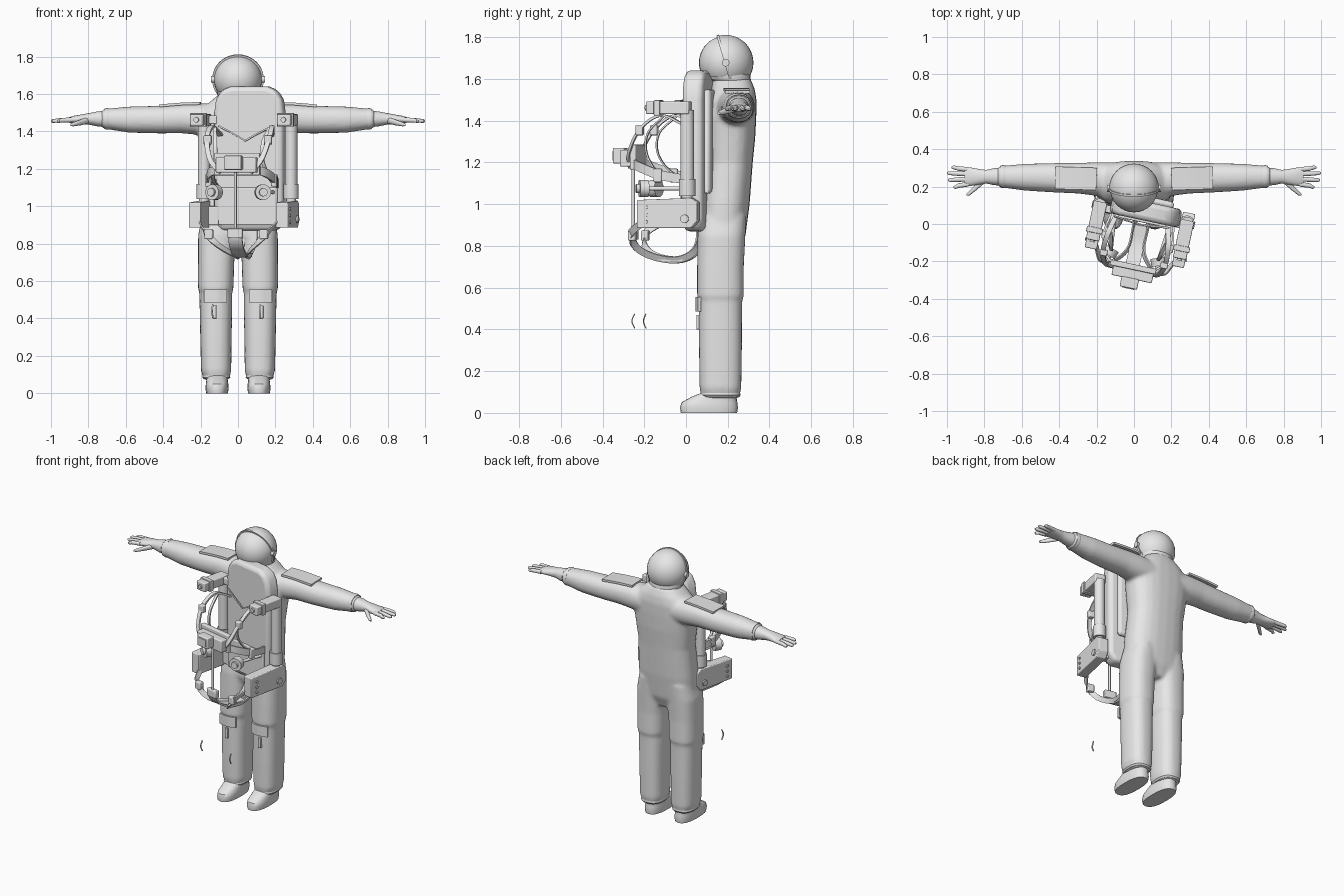
import bpy, bmesh, math
from mathutils import Vector, Matrix

if "Cube" in bpy.data.objects:
    bpy.data.objects.remove(bpy.data.objects["Cube"])

GREY = bpy.data.materials.new("light_grey")
GREY.diffuse_color = (0.8, 0.8, 0.8, 1)
GREY.use_nodes = True
GREY.node_tree.nodes["Principled BSDF"].inputs["Base Color"].default_value = GREY.diffuse_color
# Frame of the front-mounted pack, turned slightly about the vertical axis
PACK = Matrix.Translation((0.05, 0.05, 0)) @ Matrix.Rotation(math.radians(-12), 4, 'Z')
WORLD = Matrix.Identity(4)
SIDES = (("left", -1), ("right", 1))


def finish(name, bm, frame=WORLD, angle=35, bevel=0):
    bmesh.ops.recalc_face_normals(bm, faces=bm.faces)
    me = bpy.data.meshes.new(name)
    bm.to_mesh(me)
    bm.free()
    me.materials.append(GREY)
    ob = bpy.data.objects.new(name, me)
    bpy.context.collection.objects.link(ob)
    ob.matrix_world = frame
    if bevel:
        m = ob.modifiers.new("bevel", 'BEVEL')
        m.width, m.segments = bevel, 3
    bpy.ops.object.select_all(action='DESELECT')
    bpy.context.view_layer.objects.active = ob
    ob.select_set(True)
    bpy.ops.object.shade_smooth_by_angle(angle=math.radians(angle))
    return ob


def loft(bm, rings):
    loops = [[bm.verts.new(p) for p in r] for r in rings]
    n = len(loops[0])
    for a, b in zip(loops, loops[1:]):
        for i in range(n):
            bm.faces.new((a[i], a[(i + 1) % n], b[(i + 1) % n], b[i]))
    bm.faces.new(loops[0])
    bm.faces.new(loops[-1])


def oval(c, u, v, power=2.5, n=24):
    pts = []
    for i in range(n):
        a = 2 * math.pi * i / n
        f = lambda t: math.copysign(abs(t) ** (2 / power), t)
        pts.append(Vector(c) + Vector(u) * f(math.cos(a)) + Vector(v) * f(math.sin(a)))
    return pts


def upright(bm, rows, power=2.5):          # rows: x, y, z, half width, half depth
    loft(bm, [oval((x, y, z), (a, 0, 0), (0, b, 0), power) for x, y, z, a, b in rows])


def sideways(bm, rows, s, power=2.2):      # rows: x, y, z, half depth, half height
    loft(bm, [oval((s * x, y, z), (0, a, 0), (0, 0, b), power) for x, y, z, a, b in rows])


def box(name, lo, hi, frame=PACK, bevel=0.006):
    bm = bmesh.new()
    loft(bm, [[(lo[0], lo[1], z), (hi[0], lo[1], z), (hi[0], hi[1], z), (lo[0], hi[1], z)]
              for z in (lo[2], hi[2])])
    return finish(name, bm, frame, bevel=bevel)


def rod(name, a, b, r, frame=PACK, n=20):
    a, b = Vector(a), Vector(b)
    d = b - a
    u = d.orthogonal().normalized()
    v = d.normalized().cross(u)
    bm = bmesh.new()
    loft(bm, [oval(p, u * r, v * r, 2, n) for p in (a, b)])
    return finish(name, bm, frame)


def strap(name, pts, width, side, thick=0.008, frame=PACK):
    p = [Vector(q) for q in pts]
    p = [2 * p[0] - p[1]] + p + [2 * p[-1] - p[-2]]
    path = []
    for i in range(1, len(p) - 2):         # smooth path through the points
        for k in range(6):
            t = k / 6
            path.append(0.5 * (2 * p[i] + (p[i + 1] - p[i - 1]) * t
                        + (2 * p[i - 1] - 5 * p[i] + 4 * p[i + 1] - p[i + 2]) * t * t
                        + (3 * p[i] - p[i - 1] - 3 * p[i + 1] + p[i + 2]) * t ** 3))
    path.append(p[-2])
    rings = []
    for i, c in enumerate(path):
        t = (path[min(i + 1, len(path) - 1)] - path[max(i - 1, 0)]).normalized()
        w = Vector(side)
        w = (w - t * w.dot(t)).normalized()
        n = t.cross(w) * thick / 2
        w = w * width / 2
        rings.append([c - w - n, c + w - n, c + w + n, c - w + n])
    bm = bmesh.new()
    loft(bm, rings)
    return finish(name, bm, frame)


# Suit: torso, legs and sleeves fused into one soft garment
bm = bmesh.new()
upright(bm, [(0, .17, .76, .14, .08), (0, .172, .84, .2, .112), (0, .185, 1.0, .2, .12),
             (0, .205, 1.2, .19, .115), (0, .21, 1.32, .205, .122), (0, .215, 1.42, .22, .122),
             (0, .22, 1.5, .21, .118), (0, .225, 1.55, .16, .105), (0, .22, 1.6, .1, .09)])
for _, s in SIDES:
    upright(bm, [(s * x, y, z, a, b) for x, y, z, a, b in (
        (.115, .165, .07, .066, .09), (.117, .165, .12, .081, .1), (.118, .165, .3, .084, .103),
        (.118, .165, .5, .088, .104), (.119, .165, .54, .088, .105), (.119, .165, .56, .095, .112),
        (.117, .165, .7, .097, .112), (.11, .17, .85, .103, .115), (.1, .18, .95, .09, .11))])
    sideways(bm, [(.08, .23, 1.46, .1, .085), (.2, .24, 1.465, .09, .085), (.3, .245, 1.468, .082, .078),
                  (.42, .247, 1.463, .079, .074), (.58, .25, 1.463, .072, .07), (.71, .253, 1.467, .058, .054),
                  (.73, .253, 1.467, .05, .046)], s)
suit = finish("suit", bm, angle=60)
m = suit.modifiers.new("fuse", 'REMESH')
m.mode, m.voxel_size, m.use_smooth_shade = 'VOXEL', .011, True
m = suit.modifiers.new("soften", 'SMOOTH')
m.factor, m.iterations = .5, 5

for side, s in SIDES:
    # Glove: wrist, palm, four fingers and a thumb
    bm = bmesh.new()
    sideways(bm, [(.71, .253, 1.467, .048, .044), (.75, .253, 1.467, .045, .04), (.79, .253, 1.467, .036, .032),
                  (.83, .252, 1.466, .042, .026), (.88, .253, 1.463, .05, .02), (.905, .253, 1.461, .046, .014)], s)
    for y0, y1, tip in ((.213, .197, .965), (.24, .235, .995), (.267, .272, 1.0), (.291, .303, .975)):
        sideways(bm, [(.885, y0, 1.462, .013, .013), (.94, (y0 + y1) / 2, 1.46, .012, .012),
                      (tip - .01, y1, 1.456, .01, .01), (tip, y1, 1.455, .005, .005)], s)
    sideways(bm, [(.8, .235, 1.46, .018, .018), (.845, .195, 1.447, .016, .015),
                  (.88, .165, 1.438, .013, .011), (.895, .157, 1.435, .006, .006)], s)
    finish(side + "_glove", bm)

    # Boot with sole, ankle cuff
    bm = bmesh.new()
    upright(bm, [(s * .112, .11, 0, .058, .135), (s * .112, .11, .025, .062, .139), (s * .112, .112, .05, .06, .134),
                 (s * .112, .135, .078, .056, .107), (s * .113, .165, .1, .056, .08), (s * .114, .165, .13, .056, .08)])
    finish(side + "_boot", bm)
    bm = bmesh.new()
    upright(bm, [(s * .116, .165, .075, .066, .09), (s * .116, .165, .085, .075, .096), (s * .116, .165, .1, .072, .094)])
    finish(side + "_ankle_cuff", bm)

    # Knee patch and shin loop
    strap(side + "_knee_patch", [(s * .06, .064, .52), (s * .115, .052, .52), (s * .18, .064, .52)], .07, (0, 0, 1), .014, WORLD)
    box(side + "_shin_loop", (s * .125 - .01, .05, .4), (s * .125 + .01, .068, .47), WORLD, .003)

    # Padded shoulder plate, cuff band
    strap(side + "_shoulder_pad", [(s * .2, .24, 1.55), (s * .3, .244, 1.547), (s * .42, .247, 1.537)],
          .12, (0, 1, 0), .014, WORLD)
    bm = bmesh.new()
    sideways(bm, [(.69, .253, 1.467, .059, .056), (.7, .253, 1.467, .062, .058), (.715, .253, 1.467, .058, .054)], s)
    finish(side + "_sleeve_band", bm)

# Helmet: neck ring, visor ball, rear shell with raised rim, hinges
bm = bmesh.new()
upright(bm, [(0, .22, 1.56, .115, .095), (0, .218, 1.59, .108, .094), (0, .21, 1.6, .112, .1),
             (0, .205, 1.63, .115, .103), (0, .2, 1.645, .11, .1)], 2)
finish("neck_ring", bm)
C = Vector((0, .19, 1.678))
CUT = Vector((0, .96, .28)).normalized()
for name, r, cut in (("visor", .128, False), ("helmet_shell", .133, True)):
    bm = bmesh.new()
    bmesh.ops.create_uvsphere(bm, u_segments=32, v_segments=20, radius=r, matrix=Matrix.Translation(C))
    bmesh.ops.bisect_plane(bm, geom=bm.verts[:] + bm.edges[:] + bm.faces[:], plane_co=(0, 0, 1.61),
                           plane_no=(0, 0, -1), clear_outer=True)
    if cut:
        bmesh.ops.bisect_plane(bm, geom=bm.verts[:] + bm.edges[:] + bm.faces[:], plane_co=C,
                               plane_no=-CUT, clear_outer=True)
    finish(name, bm)
V = CUT.cross(Vector((1, 0, 0)))
bm = bmesh.new()
loft(bm, [oval(C + CUT * d, (r, 0, 0), V * r, 2, 40) for d, r in ((-.006, .126), (-.006, .138), (.006, .138), (.006, .13))])
finish("helmet_rim", bm)
for side, s in SIDES:
    rod(side + "_visor_hinge", (s * .125, .19, 1.678), (s * .145, .19, 1.678), .018, WORLD)

# Pack body: rounded slab with back cushion
bm = bmesh.new()
outline = [(.01 + x, z) for x, z in ((-.15, .87), (.15, .87), (.19, .92), (.19, 1.5), (.18, 1.57), (.15, 1.62),
           (.1, 1.64), (-.1, 1.64), (-.15, 1.62), (-.18, 1.57), (-.19, 1.5), (-.19, .92))]
loft(bm, [[(x, y, z) for x, z in outline] for y in (-.03, .07)])
finish("pack_body", bm, PACK, 50, .025)
box("pack_cushion", (-.13, .06, 1.05), (.15, .1, 1.55), bevel=.02)
box("pack_front_panel", (-.15, -.042, .9), (.17, -.025, 1.1), bevel=.005)

for side, s in SIDES:
    X = s * .238
    # Upper bracket arm with end plate
    box(side + "_upper_arm", (X - .036, -.19, 1.432), (X + .036, .02, 1.492))
    box(side + "_upper_arm_plate", (X - .044, -.15, 1.425), (X + .044, -.12, 1.498), bevel=.004)
    rod(side + "_upper_arm_knob", (X, -.19, 1.462), (X, -.2, 1.462), .014)
    box(side + "_upper_mount", (min(s * .16, X), -.03, 1.44), (max(s * .16, X), .01, 1.485))
    # Telescoping side tube
    rod(side + "_side_tube", (X, .005, 1.1), (X, .005, 1.45), .033)
    rod(side + "_tube_sleeve", (X, .005, 1.04), (X, .005, 1.12), .04)
    rod(side + "_tube_foot", (X, .005, 1.0), (X, .005, 1.05), .026)
    # Lower control arm tapering forward, with bolts
    bm = bmesh.new()
    loft(bm, [[(x, -.235, .885), (x, .03, .885), (x, .06, .92), (x, .06, 1.01), (x, .03, 1.03), (x, -.235, 1.02)]
              for x in (X - .033, X + .033)])
    finish(side + "_lower_arm", bm, PACK, bevel=.005)
    for i, z in enumerate((.915, .95, .985)):
        rod(f"{side}_arm_bolt_{i}", (X + s * .03, -.19, z), (X + s * .04, -.19, z), .009, n=10)
    rod(side + "_arm_pivot", (X + s * .03, 0, .93), (X + s * .042, 0, .93), .02)
    box(side + "_lower_mount", (min(s * .15, X), -.03, .9), (max(s * .15, X), .03, 1.0))
    # Shoulder hoop, inner hoop, waist belt and seat straps
    strap(side + "_shoulder_hoop", [(s * .14, -.03, 1.38), (s * .165, -.14, 1.425), (s * .17, -.24, 1.36),
          (s * .14, -.3, 1.25), (s * .08, -.31, 1.18)], .026, (1, 0, 0), .012)
    strap(side + "_inner_hoop", [(s * .15, -.13, 1.42), (s * .13, -.21, 1.34), (s * .13, -.215, 1.24),
          (s * .155, -.15, 1.15), (s * .16, -.03, 1.11)], .018, (1, 0, 0))
    strap(side + "_waist_belt", [(s * .17, -.03, 1.12), (s * .185, -.14, 1.14), (s * .15, -.25, 1.18),
          (s * .08, -.295, 1.2), (0, -.3, 1.2)], .045, (0, 0, 1), .012)
    strap(side + "_chest_cord", [(s * .15, -.04, 1.43), (s * .07, -.05, 1.39), (0, -.055, 1.35)], .008, (1, 0, 0))
    strap(side + "_seat_strap", [(s * .21, -.22, .91), (s * .17, -.285, .86), (s * .1, -.27, .79), (s * .04, -.19, .745),
          (s * .035, -.08, .735), (s * .035, .0, .78), (s * .035, .02, .88)], .034, (s * .5, 0, 1))
    box(side + "_seat_buckle", (s * .15 - .022, -.3, .825), (s * .15 + .022, -.265, .875))
    box(side + "_hoop_buckle", (s * .165 - .02, -.26, 1.33), (s * .165 + .02, -.225, 1.38))
    box(side + "_belt_buckle", (s * .18 - .015, -.17, 1.105), (s * .18 + .015, -.13, 1.17))
    # Round hand dial
    rod(side + "_dial", (s * .14, -.25, 1.075), (s * .125, -.21, 1.075), .042)
    rod(side + "_dial_cap", (s * .145, -.265, 1.075), (s * .138, -.245, 1.075), .022)
    rod(side + "_dial_stem", (s * .13, -.22, 1.075), (s * .15, -.03, 1.075), .01)
    # Loose curved strip in front of the shin
    strap(side + "_shin_strip", [(s * .13, -.275, .475), (s * .132, -.288, .44), (s * .13, -.275, .405)], .008, (1, 0, 0), .004)

# Front control unit
box("control_base", (-.12, -.3, 1.165), (.13, -.27, 1.285))
box("control_box", (-.1, -.35, 1.18), (.12, -.295, 1.26))
box("control_head", (-.045, -.4, 1.195), (.05, -.345, 1.27))
box("control_screen", (-.03, -.404, 1.21), (.035, -.398, 1.255), bevel=.001)
# Centre rod, crotch strap
rod("centre_rod", (0, -.31, .86), (0, -.31, 1.18), .008)
strap("centre_strap", [(0, -.315, .88), (0, -.305, .82), (0, -.26, .77), (0, -.16, .735), (0, -.06, .735)], .075, (1, 0, 0), .012)
box("centre_buckle", (-.04, -.325, .83), (.04, -.29, .88))
